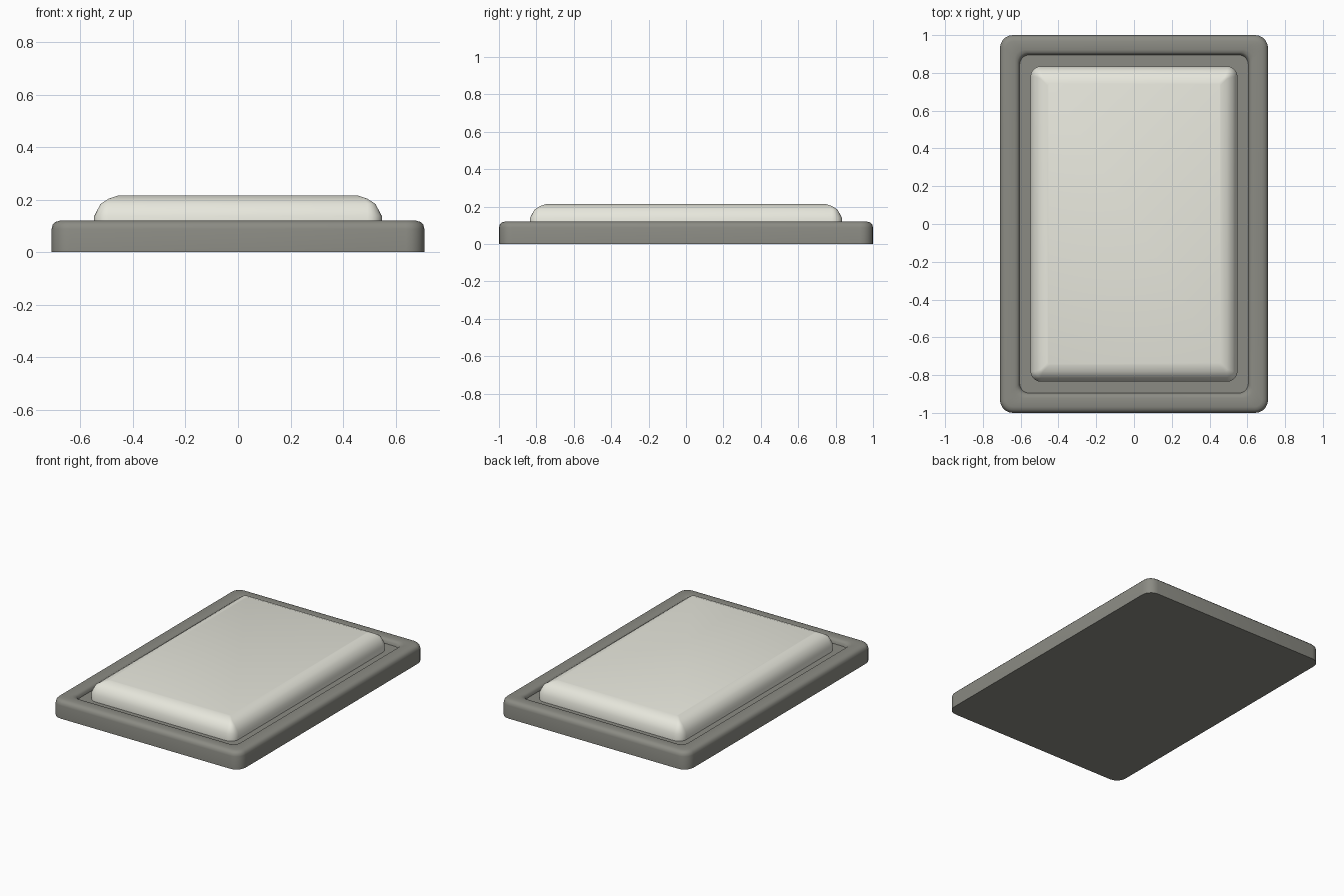
import bpy, bmesh
from math import pi, cos, sin, radians

if "Cube" in bpy.data.objects:
    bpy.data.objects.remove(bpy.data.objects["Cube"])


def ring(bm, hx, hy, r, z, seg=5):
    """One rounded-rectangle loop of vertices."""
    verts = []
    for i, (sx, sy) in enumerate([(1, 1), (-1, 1), (-1, -1), (1, -1)]):
        for k in range(seg + 1):
            a = (i + k / seg) * pi / 2
            verts.append(bm.verts.new((sx * (hx - r) + r * cos(a),
                                       sy * (hy - r) + r * sin(a), z)))
    return verts


def loft(name, hx, hy, radius, profile, color):
    """Stack rings from (inset, z) pairs and cap both ends."""
    bm = bmesh.new()
    rings = [ring(bm, hx - d, hy - d, max(radius - d, rmin), z)
             for d, z, rmin in profile]
    for a, b in zip(rings, rings[1:]):
        n = len(a)
        for i in range(n):
            j = (i + 1) % n
            bm.faces.new((a[i], a[j], b[j], b[i]))
    bm.faces.new(rings[0][::-1])
    bm.faces.new(rings[-1])
    mesh = bpy.data.meshes.new(name)
    bm.to_mesh(mesh)
    bm.free()
    obj = bpy.data.objects.new(name, mesh)
    bpy.context.collection.objects.link(obj)
    mat = bpy.data.materials.new(name + "_colour")
    mat.diffuse_color = (*color, 1)
    mat.use_nodes = True
    mat.node_tree.nodes["Principled BSDF"].inputs["Base Color"].default_value = mat.diffuse_color
    mesh.materials.append(mat)
    bpy.ops.object.select_all(action='DESELECT')
    obj.select_set(True)
    bpy.context.view_layer.objects.active = obj
    bpy.ops.object.shade_smooth_by_angle(angle=radians(42))
    return obj


# Tray with rounded rim and shallow recess
loft("tray_frame", 0.71, 1.0, 0.07, [
    (0, 0, 0.04), (0, 0.088, 0.04), (0.004, 0.104, 0.04),
    (0.015, 0.115, 0.04), (0.032, 0.12, 0.04),
    (0.078, 0.12, 0.05), (0.092, 0.116, 0.05),
    (0.101, 0.107, 0.05), (0.105, 0.09, 0.05)], (0.26, 0.26, 0.23))

# Raised cushion sitting in the recess
loft("cushion_pad", 0.548, 0.835, 0.055, [
    (0, 0.09, 0.012), (0, 0.138, 0.012), (0.025, 0.184, 0.012),
    (0.055, 0.203, 0.012), (0.09, 0.215, 0.012)], (0.8, 0.8, 0.72))
